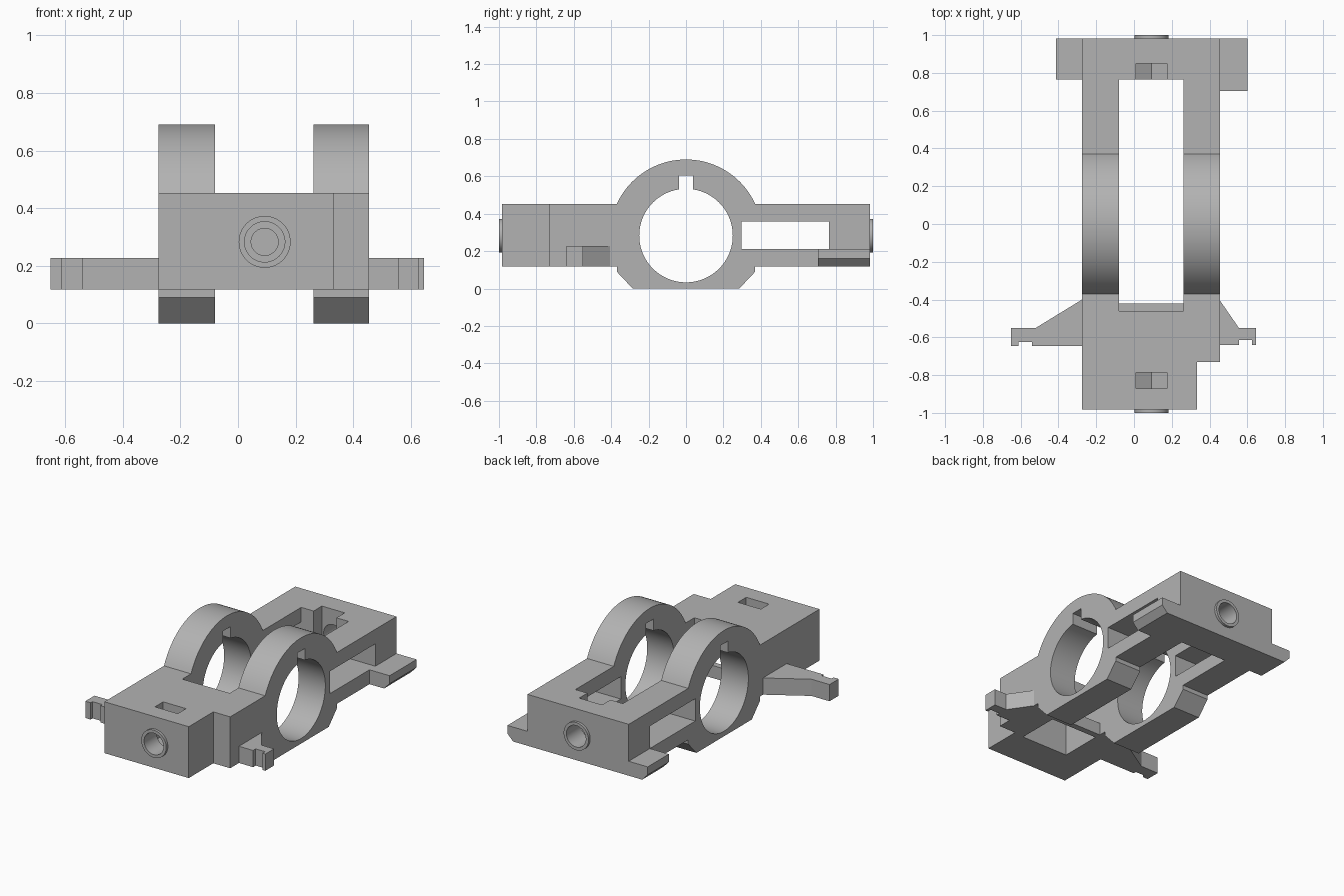
import bpy, bmesh, math

old = bpy.data.objects.get("Cube")
if old:
    bpy.data.objects.remove(old, do_unlink=True)

grey = bpy.data.materials.new("light grey")
grey.use_nodes = True
grey.diffuse_color = (0.45, 0.45, 0.45, 1)
grey.node_tree.nodes["Principled BSDF"].inputs["Base Color"].default_value = (0.45, 0.45, 0.45, 1)

# Shared levels and centre lines
LOW, TOP, AXIS = 0.118, 0.453, 0.283
MID = 0.0925
LEFT, RIGHT = -0.275, 0.455
GAP_L, GAP_R = -0.08, 0.262


def prism(name, pts, axis, lo, hi):
    """Extrude a 2D outline along an axis."""
    place = {"x": lambda p, q, d: (d, p, q),
             "y": lambda p, q, d: (p, d, q),
             "z": lambda p, q, d: (p, q, d)}[axis]
    bm = bmesh.new()
    face = bm.faces.new([bm.verts.new(place(p, q, lo)) for p, q in pts])
    out = bmesh.ops.extrude_face_region(bm, geom=[face])
    step = place(0, 0, hi - lo)
    bmesh.ops.translate(bm, vec=step, verts=[v for v in out["geom"] if isinstance(v, bmesh.types.BMVert)])
    bmesh.ops.recalc_face_normals(bm, faces=bm.faces)
    mesh = bpy.data.meshes.new(name)
    bm.to_mesh(mesh)
    bm.free()
    mesh.materials.append(grey)
    obj = bpy.data.objects.new(name, mesh)
    bpy.context.collection.objects.link(obj)
    return obj


def rect(a, b, c, d):
    return [(a, c), (b, c), (b, d), (a, d)]


def circle(cx, cy, r, n=64):
    return [(cx + r * math.cos(2 * math.pi * i / n), cy + r * math.sin(2 * math.pi * i / n)) for i in range(n)]


def cut(obj, *cutters):
    """Subtract the cutters, bake the result and drop the cutters."""
    for c in cutters:
        c.hide_render = True
        mod = obj.modifiers.new("cut", "BOOLEAN")
        mod.operation, mod.solver, mod.object = "DIFFERENCE", "EXACT", c
    bpy.context.view_layer.update()
    graph = bpy.context.evaluated_depsgraph_get()
    mesh = bpy.data.meshes.new_from_object(obj.evaluated_get(graph))
    obj.modifiers.clear()
    obj.data = mesh
    for c in cutters:
        bpy.data.objects.remove(c, do_unlink=True)
    return obj


# Side plates with bearing rings, keyways and windows
R = 0.407
start = math.asin((TOP - AXIS) / R)
arc = [start + (math.pi - 2 * start) * i / 40 for i in range(41)]
outline = [(-0.46, LOW), (-0.37, LOW), (-0.37, 0.09), (-0.285, 0), (0.285, 0),
           (0.37, 0.09), (0.37, LOW), (0.765, LOW), (0.765, TOP)]
outline += [(R * math.cos(a), AXIS + R * math.sin(a)) for a in arc] + [(-0.46, TOP)]
parts = []
for name, lo, hi in (("right_ring_plate", LEFT, GAP_L), ("left_ring_plate", GAP_R, RIGHT)):
    plate = prism(name, outline, "x", lo, hi)
    parts.append(cut(
        plate,
        prism("bore", circle(0, AXIS, 0.25, 96), "x", lo - 0.1, hi + 0.1),
        prism("keyway", rect(-0.038, 0.038, 0.45, 0.605), "x", lo - 0.1, hi + 0.1),
        prism("window", rect(0.297, 0.8, 0.212, 0.358), "x", lo - 0.1, hi + 0.1)))


def nut_slot(lo, hi):
    pts = [(0.01, 0.6), (0.01, 0.235), (MID, 0.188), (0.175, 0.235), (0.175, 0.6)]
    return prism("nut_slot", pts, "y", lo, hi)


def bore(r, lo, hi):
    return prism("bolt_bore", circle(MID, AXIS, r), "y", lo, hi)


# Front block with a stepped corner, nut slot and pocket underneath
step = [(LEFT, -0.983), (0.333, -0.983), (0.333, -0.73), (RIGHT, -0.73), (RIGHT, -0.46), (LEFT, -0.46)]
front = prism("front_block", step, "z", LOW, TOP)
parts.append(cut(front, nut_slot(-0.87, -0.785), bore(0.07, -1.1, -0.84), bore(0.047, -0.85, -0.755),
                 prism("pocket", rect(GAP_L, GAP_R, -0.74, -0.4), "z", 0, 0.38)))
parts.append(prism("front_cross_bar", rect(GAP_L, GAP_R, -0.46, -0.42), "z", LOW, 0.2))

# Rear block with a nut slot open to the inside
rear = prism("rear_block", rect(LEFT, RIGHT, 0.765, 0.983), "z", LOW, TOP)
parts.append(cut(rear, nut_slot(0.7, 0.85), bore(0.07, 0.83, 1.1)))

# Bolt collars on both ends
for name, lo, hi in (("front_collar", -1, -0.983), ("rear_collar", 0.983, 1)):
    parts.append(cut(prism(name, circle(MID, AXIS, 0.09), "y", lo, hi), bore(0.07, lo - 0.1, hi + 0.1)))

# Rear feet with a chamfered lower edge
for name, inner, outer, y in (("rear_left_foot", RIGHT, 0.6, 0.705), ("rear_right_foot", LEFT, -0.412, 0.765)):
    lip = outer - math.copysign(0.04, outer)
    parts.append(prism(name, [(inner, LOW), (lip, LOW), (outer, 0.16), (outer, 0.212), (inner, 0.212)],
                       "y", y, 0.983))

# Tapered side arms with notched tips
left_arm = [(RIGHT, -0.405), (0.555, -0.55), (0.645, -0.55), (0.645, -0.64), (0.625, -0.64),
            (0.625, -0.613), (0.557, -0.613), (0.557, -0.64), (RIGHT, -0.64)]
right_arm = [(LEFT, -0.4), (-0.52, -0.55), (-0.65, -0.55), (-0.65, -0.645), (-0.612, -0.645),
             (-0.612, -0.625), (-0.54, -0.625), (-0.54, -0.645), (LEFT, -0.645)]
parts.append(prism("left_arm", left_arm, "z", LOW, 0.227))
parts.append(prism("right_arm", right_arm, "z", LOW, 0.227))

# Smooth the round surfaces, keep the edges sharp
bpy.ops.object.select_all(action="DESELECT")
for obj in parts:
    obj.select_set(True)
bpy.context.view_layer.objects.active = parts[0]
bpy.ops.object.shade_smooth_by_angle(angle=math.radians(25))
